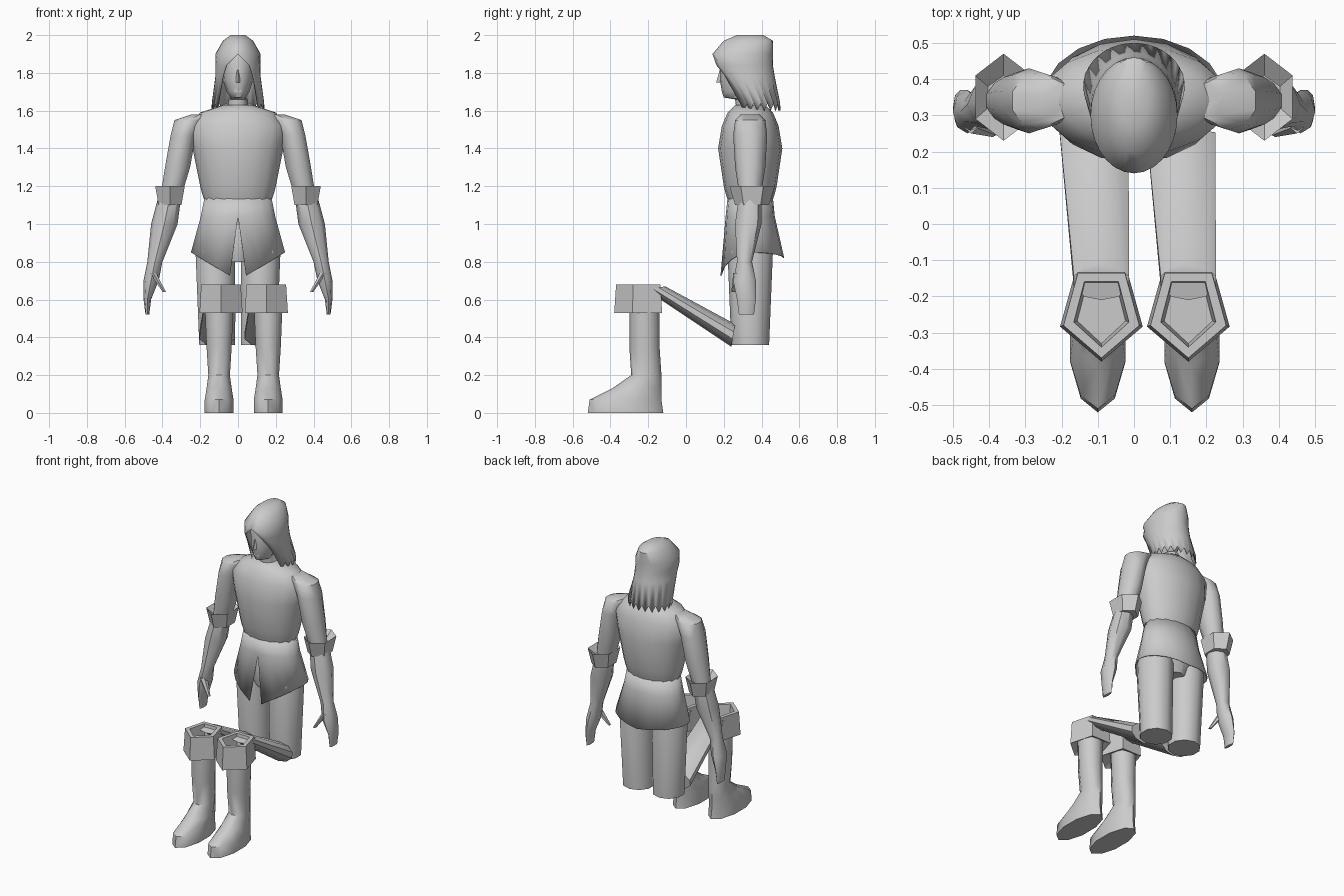
import bpy
import bmesh
from math import sin, cos, pi, radians

cube = bpy.data.objects.get("Cube")
if cube:
    bpy.data.objects.remove(cube, do_unlink=True)

BODY_Y = .34      # depth of the upright body
BOOT_AXIS = .03   # plane halfway between the boots

brightness = .6
grey_colour = (brightness, brightness, brightness, 1)
grey = bpy.data.materials.new("plain grey")
grey.use_nodes = True
grey.diffuse_color = grey_colour
grey.node_tree.nodes["Principled BSDF"].inputs["Base Color"].default_value = grey_colour


def finish(name, bm, smooth_angle):
    """Turn a bmesh into a named, shaded grey object."""
    bmesh.ops.recalc_face_normals(bm, faces=bm.faces)
    mesh = bpy.data.meshes.new(name)
    bm.to_mesh(mesh)
    bm.free()
    mesh.materials.append(grey)
    obj = bpy.data.objects.new(name, mesh)
    bpy.context.collection.objects.link(obj)
    bpy.ops.object.select_all(action="DESELECT")
    obj.select_set(True)
    bpy.context.view_layer.objects.active = obj
    bpy.ops.object.shade_smooth_by_angle(angle=radians(smooth_angle))
    return obj


def bridge(bm, loops, closed):
    """Join each loop of vertices to the next with quads."""
    for low, high in zip(loops, loops[1:]):
        count = len(low)
        for i in range(count if closed else count - 1):
            j = (i + 1) % count
            bm.faces.new((low[i], low[j], high[j], high[i]))


def loft(name, rings, sides=10, side=1, axis=0, smooth_angle=45):
    """Capped tube through rings (x, y, z, rx, ry) with an optional front-to-back tilt.
    side = -1 mirrors the part about the plane x = axis."""
    bm = bmesh.new()
    loops = []
    for x, y, z, rx, ry, *tilt in rings:
        rz = tilt[0] if tilt else 0
        angles = [2 * pi * i / sides for i in range(sides)]
        loops.append([bm.verts.new((axis + side * (x + rx * sin(a)),
                                    y - ry * cos(a), z - rz * cos(a))) for a in angles])
    bridge(bm, loops, closed=True)
    bm.faces.new(loops[0])
    bm.faces.new(loops[-1])
    return finish(name, bm, smooth_angle)


def shell(name, rings, hem, sides):
    """Thin cover through rings (y, z, rx, ry, gap), split at the front by gap degrees;
    hem(i, angle) shifts the height of the last ring."""
    bm = bmesh.new()
    loops = []
    for y, z, rx, ry, gap in rings:
        start = radians(gap)
        angles = [start + 2 * (pi - start) * i / sides for i in range(sides + 1)]
        loops.append([bm.verts.new((rx * sin(a), y - ry * cos(a), z)) for a in angles])
    for i, (vert, a) in enumerate(zip(loops[-1], angles)):
        vert.co.z += hem(i, a)
    bridge(bm, loops, closed=False)
    bmesh.ops.remove_doubles(bm, verts=bm.verts, dist=.001)
    obj = finish(name, bm, smooth_angle=50)
    solid = obj.modifiers.new("thickness", "SOLIDIFY")
    solid.thickness = .005


def at_depth(y, rings):
    """Centred rings (z, rx, ry) that all share one depth."""
    return [(0, y, z, rx, ry) for z, rx, ry in rings]


def centred(rings):
    """Centred rings (y, z, rx, ry)."""
    return [(0, *ring) for ring in rings]


# Tunic body, blousing over the waist
loft("tunic_body", at_depth(BODY_Y, [
    (1.63, .08, .08), (1.59, .2, .12), (1.52, .26, .15), (1.4, .24, .17),
    (1.2, .2, .14), (1.16, .19, .13), (1.1, .17, .11)]), sides=16)


# Tunic skirt, split at the front and longest beside the split
def skirt_hem(i, a):
    reach = abs(sin(a))
    front_drop = .12 * (1 - reach) if cos(a) > 0 else 0
    return .03 * reach - front_drop


shell("tunic_skirt", [
    (BODY_Y, 1.14, .18, .12, 0), (BODY_Y, 1.04, .2, .13, 0),
    (.35, .82, .25, .17, 10)], skirt_hem, sides=18)

# Hips under the skirt
loft("hips", at_depth(BODY_Y, [(1, .16, .1), (.9, .2, .12), (.8, .07, .1)]))

# Head and neck, with nose and lips
loft("head", centred([
    (.33, 1.58, .06, .06), (.33, 1.66, .05, .07), (.28, 1.67, .04, .08),
    (.29, 1.7, .06, .1), (.3, 1.76, .08, .12), (.3, 1.87, .09, .12),
    (.3, 1.93, .07, .1)]), sides=12, smooth_angle=60)
loft("nose", centred([(.19, 1.82, .01, .01), (.18, 1.75, .01, .02)]), sides=4)
loft("lips", centred([(.2, 1.72, .02, .01), (.2, 1.7, .02, .01)]), sides=6)


# Long hair with a centre parting and ragged ends
def ragged_ends(i, a):
    return .04 * (i % 2)


shell("hair", [
    (BODY_Y, 2, 0, 0, 0), (BODY_Y, 2, .04, .07, 0), (.33, 1.97, .08, .13, 0),
    (.3, 1.9, .12, .16, 0), (.3, 1.84, .12, .16, 30), (.32, 1.78, .12, .15, 42),
    (.38, 1.6, .14, .12, 52)], ragged_ends, sides=28)

for side, label in ((1, "left"), (-1, "right")):
    # Sleeve from shoulder to elbow
    loft(label + "_sleeve", [(x, BODY_Y, z, rx, ry) for x, z, rx, ry in (
        (.2, 1.58, .05, .05), (.26, 1.55, .08, .08), (.29, 1.47, .07, .09),
        (.32, 1.3, .07, .08), (.35, 1.17, .06, .06))], side=side)

    # Turned-up sleeve cuff
    cuff = at_depth(.35, [(1.16, .05, .06), (1.2, .09, .12), (1.1, .07, .09)])
    loft(label + "_sleeve_cuff", cuff, sides=6, side=side, axis=side * .36, smooth_angle=30)

    # Forearm running into a mitten-like hand
    loft(label + "_forearm_and_hand", [
        (.36, BODY_Y, 1.15, .06, .06), (.39, .33, 1, .07, .07), (.44, .31, .8, .04, .04),
        (.46, .31, .7, .04, .06), (.48, .32, .6, .02, .05), (.48, .32, .52, .01, .04)],
        sides=8, side=side)
    loft(label + "_thumb", [(.45, .28, .74, .02, .03), (.39, .25, .64, .01, .01)],
         sides=6, side=side)

    # Thigh hanging straight down
    loft(label + "_thigh", [
        (.1, BODY_Y, 1, .08, .09), (.12, BODY_Y, .85, .11, .12),
        (.11, BODY_Y, .36, .1, .1)], side=side)

    # Lower leg stretched forward from the thigh to the boot
    loft(label + "_lower_leg", [
        (.12 - side * .02, .25, .41, .1, .01, .06), (.12, -.16, .66, .08, .05, .01)],
        side=side, axis=BOOT_AXIS)

    # Boot shaft and pointed foot
    loft(label + "_boot", [(.13, *ring) for ring in (
        (-.22, .58, .08, .08), (-.22, .35, .07, .08), (-.21, .2, .06, .08),
        (-.26, .13, .07, .13), (-.32, .07, .08, .19), (-.32, 0, .08, .2))],
        side=side, axis=BOOT_AXIS)

    # Five-sided boot cuff, hollow at the top
    hollow = at_depth(-.24, [(.55, .07, .08), (.53, .12, .14), (.68, .11, .13),
                             (.68, .08, .1), (.6, .07, .09)])
    loft(label + "_boot_cuff", hollow, sides=5, side=side,
         axis=BOOT_AXIS + side * .12, smooth_angle=20)
